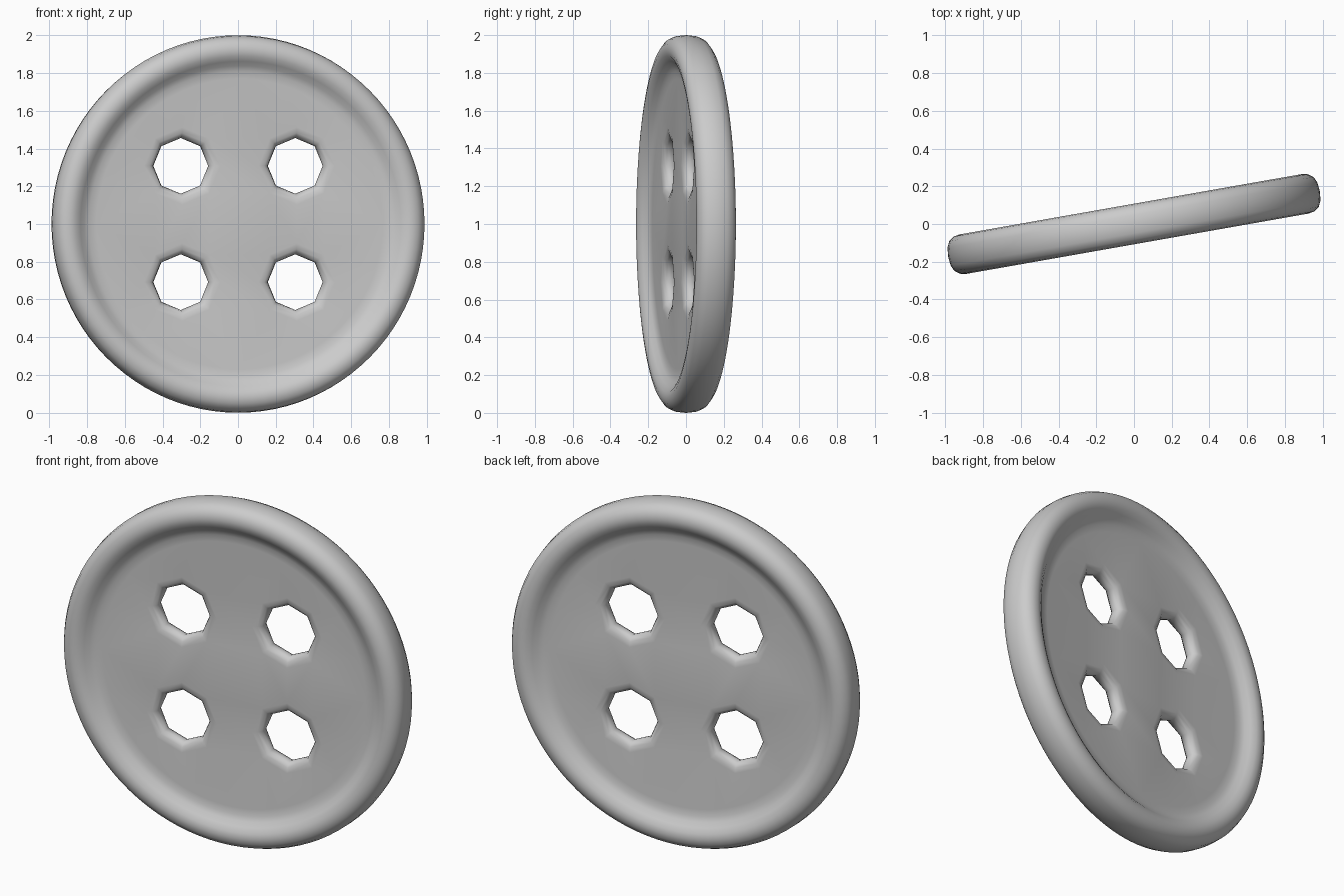
import bpy, bmesh
from math import sin, cos, pi, radians
from mathutils import Matrix

if "Cube" in bpy.data.objects:
    bpy.data.objects.remove(bpy.data.objects["Cube"])

SEG = 96
FLOOR = 0.046
# rim section from the inner floor edge over the crest to the outer edge: (radius, half thickness)
RIM = [(0.77, FLOOR), (0.81, 0.050), (0.838, 0.062), (0.862, 0.082), (0.89, 0.100),
       (0.92, 0.106), (0.952, 0.100), (0.98, 0.080), (0.995, 0.048), (1.0, 0.0)]
# thread hole section from the floor to the waist
HOLE = [(0.205, FLOOR), (0.175, 0.041), (0.155, 0.025), (0.1475, 0.0)]

bm = bmesh.new()


def ring(cx, cz, r, y, n):
    return [bm.verts.new((cx + r * cos(2 * pi * i / n), y, cz + r * sin(2 * pi * i / n)))
            for i in range(n)]


def skin(section, cx, cz, n, side):
    """Revolve a section around the y axis; return the first ring."""
    rings = [ring(cx, cz, r, side * h, n) for r, h in section]
    for a, b in zip(rings, rings[1:]):
        for i in range(n):
            j = (i + 1) % n
            bm.faces.new((a[i], a[j], b[j], b[i]))
    return rings[0]


# both faces: raised rim, four holes, recessed floor between them
for side in (-1, 1):
    loops = [skin(RIM, 0, 0, SEG, side)]
    for sx in (-1, 1):
        for sz in (-1, 1):
            loops.append(skin(HOLE, sx * 0.308, sz * 0.308, 8, side))
    edges = [bm.edges.get((l[i], l[(i + 1) % len(l)])) for l in loops for i in range(len(l))]
    bmesh.ops.triangle_fill(bm, edges=edges, use_beauty=True, normal=(0, side, 0))

bmesh.ops.remove_doubles(bm, verts=bm.verts, dist=1e-5)
bmesh.ops.recalc_face_normals(bm, faces=bm.faces)

# turn slightly about the vertical and stand on the ground
bm.transform(Matrix.Translation((0, 0, 1)) @ Matrix.Rotation(radians(10), 4, 'Z'))
for f in bm.faces:
    f.smooth = True

mesh = bpy.data.meshes.new("button")
bm.to_mesh(mesh)
bm.free()
button = bpy.data.objects.new("button", mesh)
bpy.context.collection.objects.link(button)
